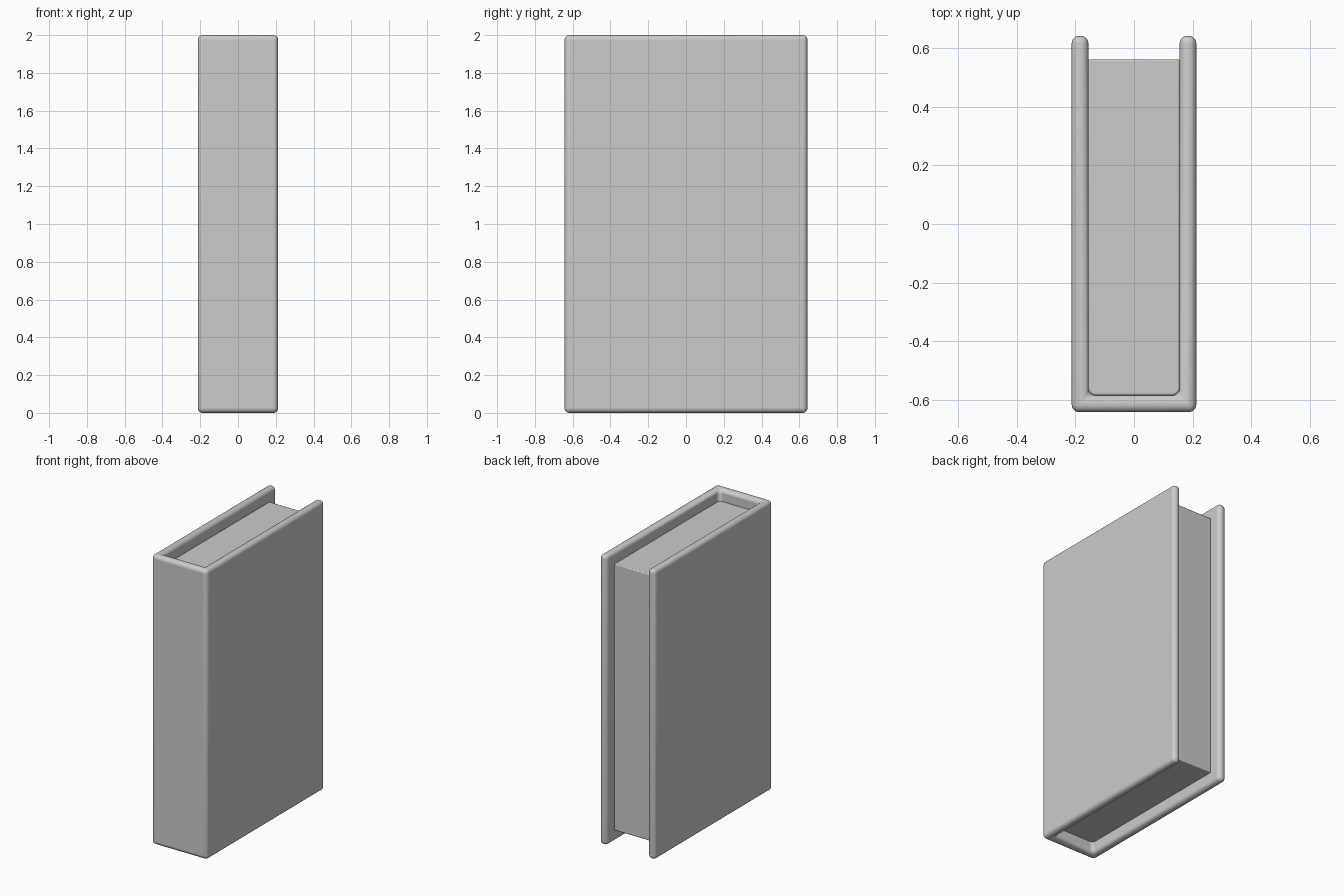
import bpy, bmesh, math

if "Cube" in bpy.data.objects:
    bpy.data.objects.remove(bpy.data.objects["Cube"])

HX, HY, H = 0.213, 0.643, 2.0   # cover half width, half depth, height
T = 0.057                       # board thickness
INSET = 0.08                    # page block set back from cover edges


def extruded(name, outline, z0, z1):
    bm = bmesh.new()
    face = bm.faces.new([bm.verts.new((x, y, z0)) for x, y in outline])
    top = bmesh.ops.extrude_face_region(bm, geom=[face])["geom"]
    bmesh.ops.translate(bm, vec=(0, 0, z1 - z0),
                        verts=[g for g in top if isinstance(g, bmesh.types.BMVert)])
    bmesh.ops.recalc_face_normals(bm, faces=bm.faces)
    mesh = bpy.data.meshes.new(name)
    bm.to_mesh(mesh)
    bm.free()
    obj = bpy.data.objects.new(name, mesh)
    bpy.context.collection.objects.link(obj)
    return obj


def bevel(obj, width, segments):
    mod = obj.modifiers.new("bevel", 'BEVEL')
    mod.width, mod.segments = width, segments
    mod.limit_method = 'ANGLE'
    mod.angle_limit = math.radians(50)


def smooth(obj):
    bpy.ops.object.select_all(action='DESELECT')
    obj.select_set(True)
    bpy.context.view_layer.objects.active = obj
    bpy.ops.object.shade_smooth_by_angle(angle=math.radians(35))


# Cover: U-shaped spine and two boards, all edges rounded
ix, iy = HX - T, -HY + T
cover = extruded("book_cover", [(-HX, -HY), (HX, -HY), (HX, HY), (ix, HY),
                                (ix, iy), (-ix, iy), (-ix, HY), (-HX, HY)], 0, H)
bevel(cover, 0.026, 6)
smooth(cover)

# Page block: corners rounded at the spine, square at the open side
r = 0.026
corner = [(ix - r + r * math.sin(a), iy + r - r * math.cos(a))
          for a in (math.radians(15 * i) for i in range(7))]
outline = ([(-x, y) for x, y in reversed(corner)] + corner
           + [(ix, HY - INSET), (-ix, HY - INSET)])
pages = extruded("page_block", outline, INSET, H - INSET)
bevel(pages, 0.006, 2)
smooth(pages)
